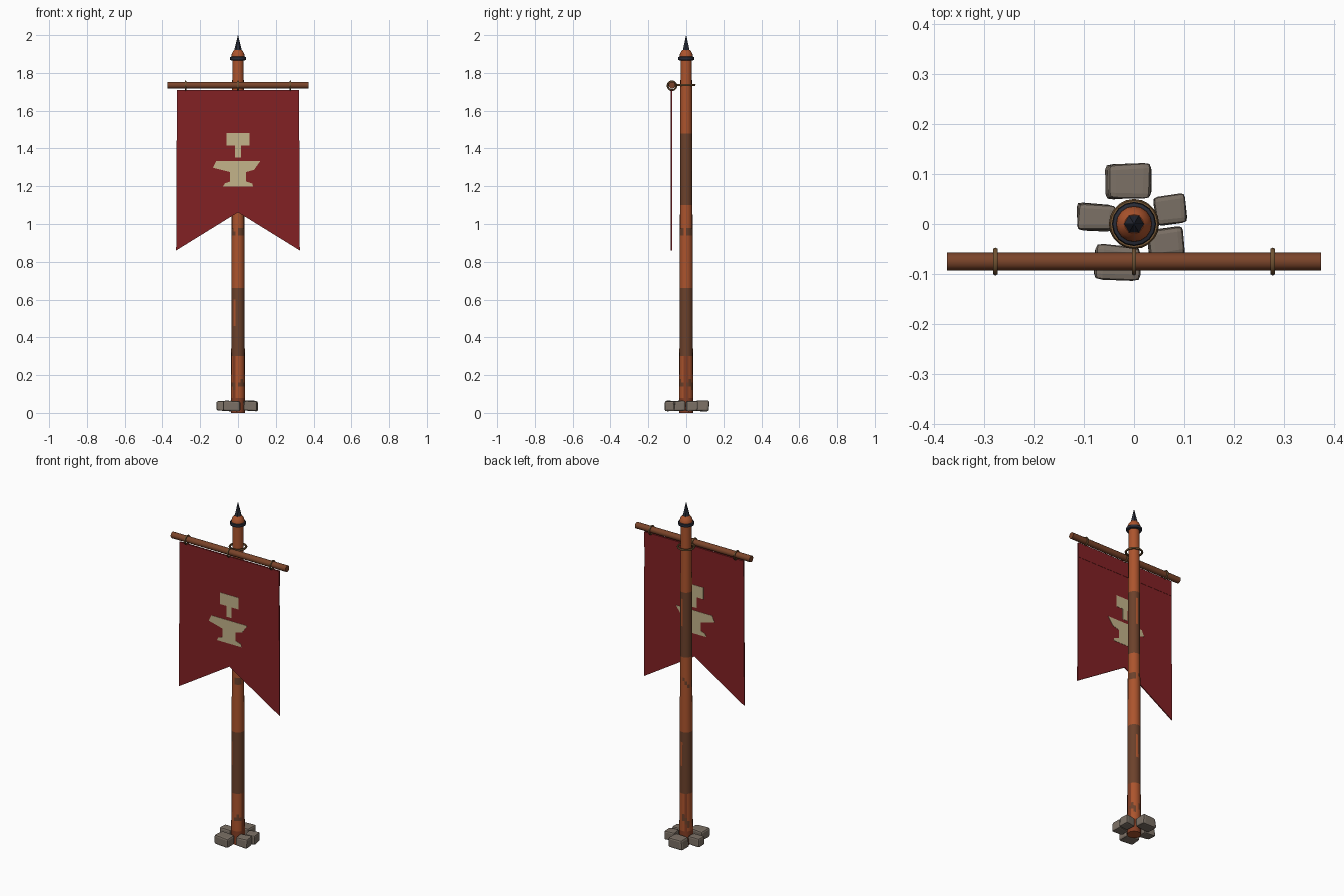
import bpy, bmesh, math, random
from mathutils import Vector, Matrix

random.seed(4)
if "Cube" in bpy.data.objects:
    bpy.data.objects.remove(bpy.data.objects["Cube"])


def material(name, r, g, b):
    """Flat material from 0-255 display values."""
    lin = [((c / 255 + 0.055) / 1.055) ** 2.4 for c in (r, g, b)] + [1]
    m = bpy.data.materials.new(name)
    m.use_nodes = True
    m.diffuse_color = lin
    m.node_tree.nodes["Principled BSDF"].inputs["Base Color"].default_value = lin
    return m


WOOD = material("orange_wood", 172, 84, 45)
DARK = material("dark_wood", 108, 65, 43)
RED_WOOD = material("reddish_wood", 132, 62, 36)
BAR = material("crossbar_wood", 122, 68, 42)
ROPE = material("rope", 112, 82, 50)
CLOTH = material("red_cloth", 130, 33, 36)
CREAM = material("cream_cloth", 196, 180, 138)
IRON = material("black_iron", 40, 43, 54)
STONE = material("grey_stone", 124, 113, 102)


def finish(name, bm, mats, smooth=True):
    bmesh.ops.recalc_face_normals(bm, faces=bm.faces)
    mesh = bpy.data.meshes.new(name)
    bm.to_mesh(mesh)
    bm.free()
    for m in mats:
        mesh.materials.append(m)
    obj = bpy.data.objects.new(name, mesh)
    bpy.context.collection.objects.link(obj)
    if smooth:
        bpy.ops.object.select_all(action="DESELECT")
        obj.select_set(True)
        bpy.context.view_layer.objects.active = obj
        bpy.ops.object.shade_smooth_by_angle(angle=math.radians(40))
    return obj


def lathe(name, profile, mats, sides=16, rule=None):
    """Capped turned shape from (radius, z) pairs; rule picks each face's colour."""
    bm = bmesh.new()
    rings = []
    for r, z in profile:
        rings.append([bm.verts.new((r * math.cos(a), r * math.sin(a), z))
                      for a in (2 * math.pi * i / sides for i in range(sides))])
    for low, high in zip(rings, rings[1:]):
        for i in range(sides):
            j = (i + 1) % sides
            f = bm.faces.new((low[i], low[j], high[j], high[i]))
            if rule:
                f.material_index = rule(i, f.calc_center_median().z)
    bm.faces.new(rings[0])
    bm.faces.new(rings[-1])
    return finish(name, bm, mats, sides > 8)


def slab(name, outline, mat, thickness):
    """Flat upright panel hanging below the crossbar."""
    bm = bmesh.new()
    y = BANNER_Y - thickness / 2
    face = bm.faces.new([bm.verts.new((x, y, z)) for x, z in outline])
    out = bmesh.ops.extrude_face_region(bm, geom=[face])
    moved = [v for v in out["geom"] if isinstance(v, bmesh.types.BMVert)]
    bmesh.ops.translate(bm, verts=moved, vec=(0, thickness, 0))
    return finish(name, bm, [mat], False)


def ring(name, location, rotation, major, minor):
    bpy.ops.mesh.primitive_torus_add(
        location=location, rotation=rotation, major_radius=major,
        minor_radius=minor, major_segments=20, minor_segments=6)
    obj = bpy.context.object
    obj.name = name
    obj.data.materials.append(ROPE)
    bpy.ops.object.shade_smooth_by_angle(angle=math.radians(60))


# Pole with weathered bands and ragged patches
SIDES, TOP, ROWS = 16, 1.88, 94
ragged = [random.uniform(-0.02, 0.02) for _ in range(SIDES)]


def pole_colour(i, z):
    shifted = z + ragged[i] * 0.4
    if z < 0.07:
        return 2
    for low, high in ((0.3, 0.66), (1.1, 1.48)):
        if low < shifted < high:
            near_top = high - z < 0.2 and i % 7 == 3 and z < high - 0.05
            return 0 if near_top else 1
    for patch in (0.14, 0.95):
        if abs(z - patch + ragged[i]) < 0.016 and i % 4 < 3:
            return 1
    return 2 if z < 0.3 and i % 5 == 0 else 0


lathe("pole", [(0.037 - 0.007 * k / ROWS, TOP * k / ROWS) for k in range(ROWS + 1)],
      [WOOD, DARK, RED_WOOD], SIDES, pole_colour)

# Finial: iron collar, wooden dome and hexagonal spike
lathe("finial_collar", [(0.034, 1.866), (0.042, 1.869), (0.044, 1.876),
                        (0.042, 1.884), (0.034, 1.887)], [IRON])
lathe("finial_dome", [(0.036, 1.88), (0.035, 1.894), (0.029, 1.91),
                      (0.019, 1.922)], [WOOD])
lathe("finial_spike", [(0.021, 1.917), (0.0005, 2.0)], [IRON], 6)

# Crossbar
BAR_Y, BAR_Z, BANNER_Y = -0.075, 1.735, -0.078
bar = lathe("crossbar", [(0.018, -0.373), (0.018, 0.373)], [BAR], 12)
bar.data.transform(Matrix.Translation((0, BAR_Y, BAR_Z))
                   @ Matrix.Rotation(math.pi / 2, 4, "Y"))

# Rope lashings on the bar and around the pole
for label, x in (("right", -0.277), ("centre", 0), ("left", 0.277)):
    ring(label + "_bar_rope", (x, BAR_Y, BAR_Z - 0.003),
         (0, math.pi / 2, 0), 0.023, 0.005)
ring("pole_rope", (0, 0, BAR_Z + 0.002), (0, 0, 0), 0.044, 0.006)

# Swallow-tailed banner and its folded top hem
slab("banner", [(-0.323, 1.71), (0.323, 1.71), (0.327, 0.86), (0, 1.062),
                (-0.327, 0.86)], CLOTH, 0.006)
slab("banner_hem", [(-0.323, 1.71), (0.323, 1.71), (0.323, 1.62),
                    (-0.323, 1.62)], CLOTH, 0.009)

# Hammer and anvil cloth patches, visible on both sides
slab("hammer_patch", [(-0.06, 1.483), (0.06, 1.483), (0.06, 1.415), (0.016, 1.415),
                      (0.016, 1.352), (-0.016, 1.352), (-0.016, 1.415),
                      (-0.06, 1.415)], CREAM, 0.009)
slab("anvil_patch", [(-0.116, 1.333), (0.118, 1.333), (0.085, 1.287), (0.042, 1.275),
                     (0.042, 1.225), (0.075, 1.215), (0.08, 1.198), (-0.08, 1.198),
                     (-0.07, 1.215), (-0.042, 1.225), (-0.042, 1.275),
                     (-0.132, 1.298)], CREAM, 0.009)

# Ring of rough stones at the foot
stones = {
    "back": (-0.01, 0.085, 0.094, 0.07, 2),
    "left": (0.073, 0.029, 0.064, 0.064, 8),
    "front_left": (0.062, -0.037, 0.07, 0.06, 5),
    "front": (-0.033, -0.078, 0.102, 0.076, -3),
    "right": (-0.076, 0.015, 0.076, 0.056, -4),
}
for label, (x, y, width, depth, turn) in stones.items():
    bm = bmesh.new()
    bmesh.ops.create_cube(bm, size=1)
    for v in bm.verts:
        v.co += Vector([random.uniform(-0.08, 0.04) * math.copysign(1, c) for c in v.co])
    bmesh.ops.bevel(bm, geom=bm.edges[:], offset=0.16, segments=2,
                    profile=0.6, affect="EDGES")
    bmesh.ops.scale(bm, vec=(width, depth, 0.055), verts=bm.verts)
    bmesh.ops.rotate(bm, matrix=Matrix.Rotation(math.radians(turn), 3, "Z"),
                     verts=bm.verts)
    bmesh.ops.translate(bm, vec=(x, y, 0.037), verts=bm.verts)
    finish(label + "_stone", bm, [STONE], False)
